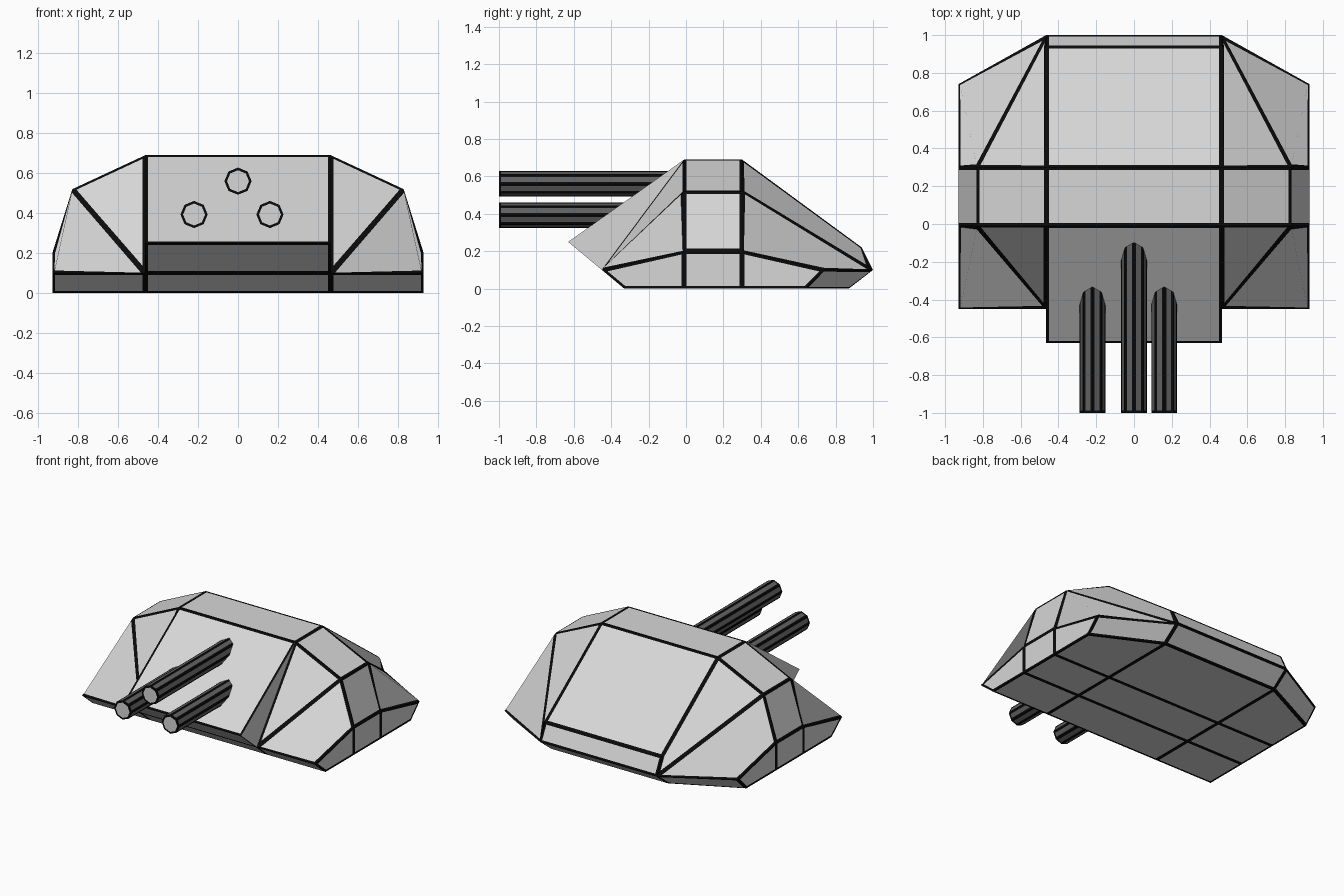
import bpy, bmesh, math
from mathutils import Matrix

if "Cube" in bpy.data.objects:
    bpy.data.objects.remove(bpy.data.objects["Cube"])


def material(name, v):
    m = bpy.data.materials.new(name)
    m.diffuse_color = (v, v, v, 1)
    m.use_nodes = True
    m.node_tree.nodes["Principled BSDF"].inputs["Base Color"].default_value = m.diffuse_color
    return m


plate_grey = material("plate grey", 0.68)
line_black = material("edge black", 0.003)
barrel_grey = material("barrel dark grey", 0.12)


def outline(bm, faces, width):
    """Inset each face; the new rim becomes the black edge line (slot 1)."""
    rim = bmesh.ops.inset_individual(bm, faces=faces, thickness=width,
                                     use_even_offset=True)["faces"]
    for f in rim:
        f.material_index = 1


def finish(bm, name, mats):
    mesh = bpy.data.meshes.new(name)
    bm.to_mesh(mesh)
    bm.free()
    for m in mats:
        mesh.materials.append(m)
    ob = bpy.data.objects.new(name, mesh)
    bpy.context.collection.objects.link(ob)
    return ob


# Armoured hull: key corners of the right half, mirrored to the left
CX, SX, OX = 0.465, 0.83, 0.93
corners = {
    # centre section outline
    "F": (CX, -0.63, 0.25), "D": (CX, -0.45, 0.10), "A": (CX, -0.01, 0.69),
    "P": (CX, 0.30, 0.69), "G": (CX, 0.94, 0.22), "H": (CX, 1.0, 0.10),
    "J": (CX, -0.33, 0), "K": (CX, -0.01, 0), "L": (CX, 0.30, 0), "M": (CX, 0.87, 0),
    # shoulder
    "B": (SX, -0.01, 0.52), "Q": (SX, 0.30, 0.52),
    # outer side
    "E": (OX, -0.45, 0.10), "C": (OX, -0.01, 0.20), "R": (OX, 0.30, 0.20),
    "I": (OX, 0.74, 0.10),
    "j": (OX, -0.33, 0), "k": (OX, -0.01, 0), "l": (OX, 0.30, 0), "m": (OX, 0.64, 0),
}
side_panels = ("ABD BCED APQB BQRC PGHQ QHIR CEjk CRlk RIml HImM "
               "DEjJ JjkK KklL LlmM").split()
centre_ring = "AFDJKLMHGP"

bm = bmesh.new()
right = {n: bm.verts.new(p) for n, p in corners.items()}
left = {n: bm.verts.new((-p[0], p[1], p[2])) for n, p in corners.items()}
panels = []
for a, b in zip(centre_ring, centre_ring[1:] + centre_ring[0]):
    panels.append(bm.faces.new((right[a], right[b], left[b], left[a])))
for side in (right, left):
    for names in side_panels:
        panels.append(bm.faces.new([side[n] for n in names]))
    bm.faces.new([side[n] for n in "AFD"])      # plain cheek of the front plate
bmesh.ops.recalc_face_normals(bm, faces=bm.faces[:])
outline(bm, panels, 0.014)
finish(bm, "turret_hull", [plate_grey, line_black])


# Three eight-sided gun barrels
def barrel(name, x, z, back):
    length = back + 1.0
    bm = bmesh.new()
    bmesh.ops.create_cone(bm, cap_ends=True, segments=8, radius1=0.068,
                          radius2=0.068, depth=length,
                          matrix=Matrix.Translation((x, back - length / 2, z))
                          @ Matrix.Rotation(math.pi / 2, 4, 'X'))
    bm.normal_update()
    for f in bm.faces:
        if abs(f.normal.y) > 0.9:
            f.material_index = 2                # light muzzle cap
    outline(bm, bm.faces[:], 0.012)
    finish(bm, name, [barrel_grey, line_black, plate_grey])


barrel("barrel_upper", 0.0, 0.56, 0.0)
barrel("barrel_lower_left", -0.22, 0.393, -0.25)
barrel("barrel_lower_right", 0.16, 0.393, -0.25)
